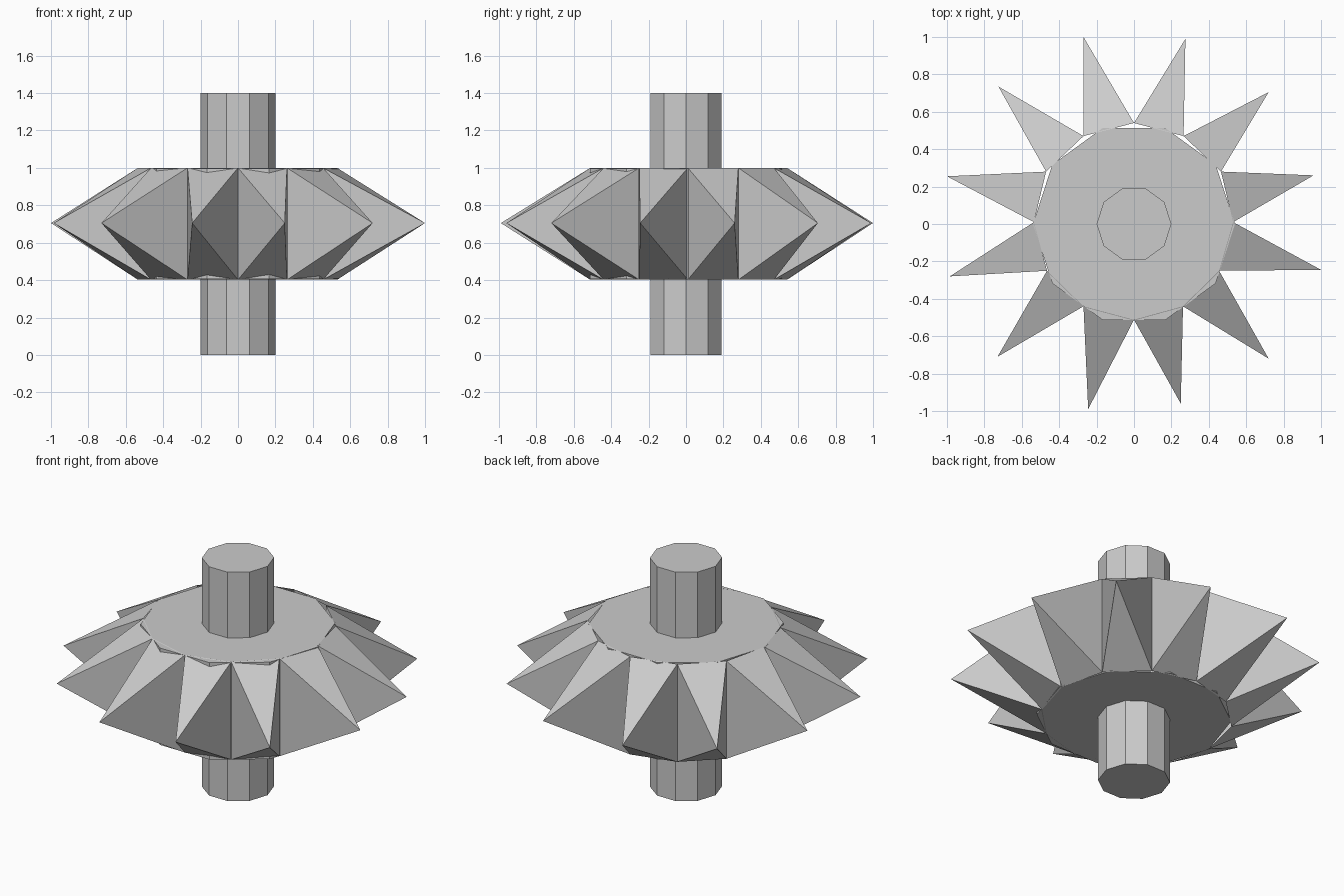
import bpy, bmesh, math

if "Cube" in bpy.data.objects:
    bpy.data.objects.remove(bpy.data.objects["Cube"])

grey = bpy.data.materials.new("plain grey")
grey.diffuse_color = (0.6, 0.6, 0.6, 1)
grey.use_nodes = True
grey.node_tree.nodes["Principled BSDF"].inputs["Base Color"].default_value = grey.diffuse_color


def ten_sided(name, radius, z0, z1):
    """Upright ten-sided prism with a corner on +x."""
    bm = bmesh.new()
    ring = [bm.verts.new((radius * math.cos(math.radians(36 * i)),
                          radius * math.sin(math.radians(36 * i)), z0)) for i in range(10)]
    base = bm.faces.new(ring)
    ext = bmesh.ops.extrude_face_region(bm, geom=[base], use_keep_orig=True)
    top = [v for v in ext["geom"] if isinstance(v, bmesh.types.BMVert)]
    bmesh.ops.translate(bm, verts=top, vec=(0, 0, z1 - z0))
    finish(bm, name)


def finish(bm, name):
    bmesh.ops.recalc_face_normals(bm, faces=bm.faces)
    mesh = bpy.data.meshes.new(name)
    bm.to_mesh(mesh)
    bm.free()
    mesh.materials.append(grey)
    obj = bpy.data.objects.new(name, mesh)
    bpy.context.collection.objects.link(obj)


# axle and the core disc it passes through
ten_sided("axle", 0.2, 0.0, 1.4)
ten_sided("core_disc", 0.54, 0.405, 0.998)

# crown of slightly uneven pointed teeth: roots on a ring, one tip per gap
roots = [(0.53, 0.01), (0.465, 0.28), (0.265, 0.47), (0.0, 0.54),
         (-0.27, 0.47), (-0.47, 0.28), (-0.535, 0.01), (-0.465, -0.25),
         (-0.27, -0.44), (0.0, -0.512), (0.262, -0.44), (0.455, -0.25)]
tips = [(0.96, 0.26), (0.72, 0.705), (0.275, 0.99), (-0.27, 1.0),
        (-0.725, 0.735), (-1.0, 0.255), (-0.985, -0.28), (-0.73, -0.71),
        (-0.245, -0.99), (0.25, -0.96), (0.72, -0.72), (1.0, -0.245)]
bm = bmesh.new()
upper = [bm.verts.new((x, y, 1.0)) for x, y in roots]
lower = [bm.verts.new((x, y, 0.402)) for x, y in roots]
for i, (x, y) in enumerate(tips):
    j = (i + 1) % 12
    tip = bm.verts.new((x, y, 0.705))
    corners = [lower[i], lower[j], upper[j], upper[i]]
    for k in range(4):
        bm.faces.new((corners[k], corners[(k + 1) % 4], tip))
finish(bm, "spike_crown")
